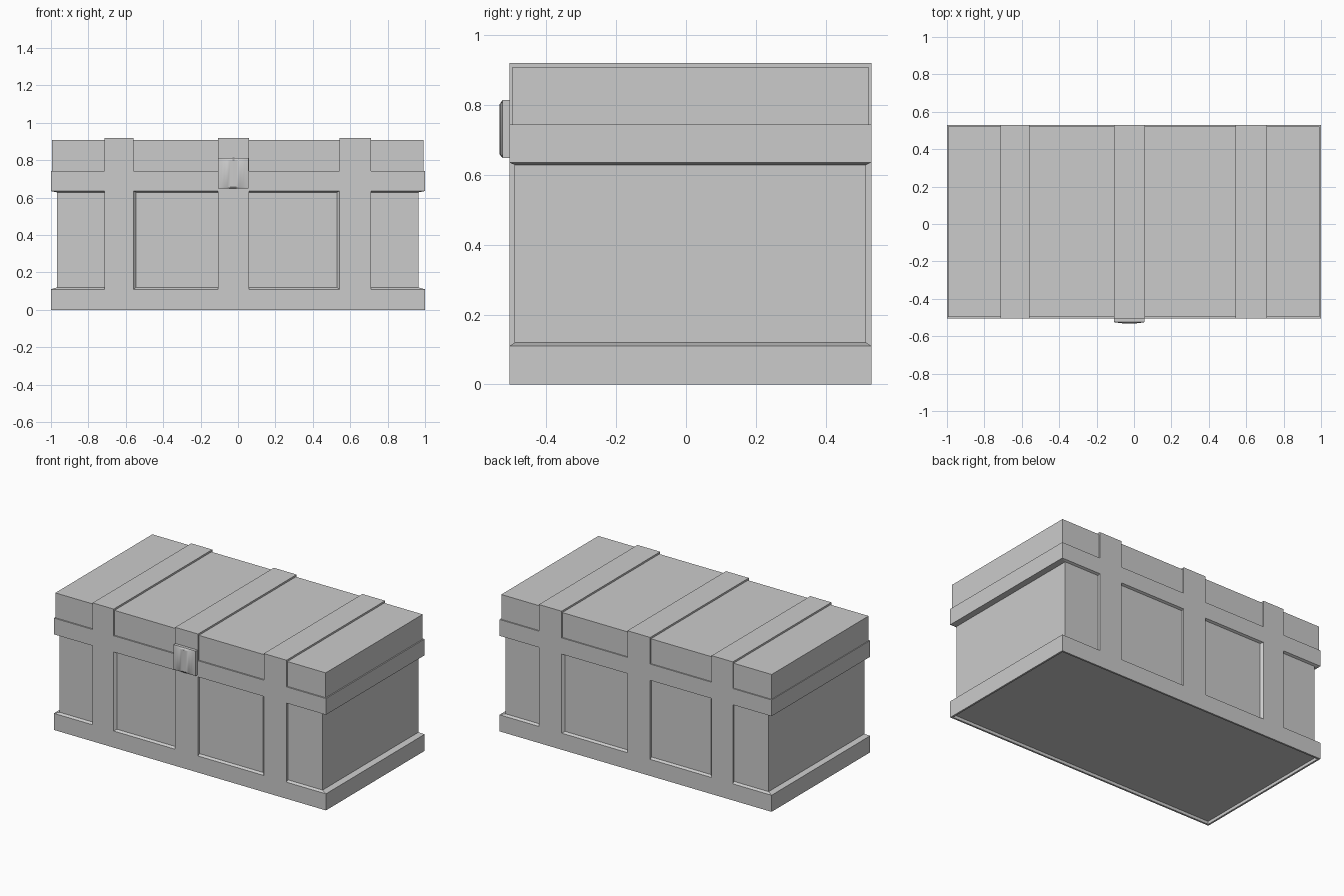
import bpy
import bmesh
import math

default = bpy.data.objects.get("Cube")
if default:
    bpy.data.objects.remove(default, do_unlink=True)

# One plain grey for the whole chest
GREY = (0.6, 0.6, 0.6, 1.0)
grey = bpy.data.materials.new("plain grey")
grey.diffuse_color = GREY
grey.use_nodes = True
grey.node_tree.nodes["Principled BSDF"].inputs["Base Color"].default_value = GREY


def loft(name, rings):
    """Skin a stack of equal-length point rings and cap both ends."""
    bm = bmesh.new()
    loops = [[bm.verts.new(p) for p in ring] for ring in rings]
    count = len(loops[0])
    for low, high in zip(loops, loops[1:]):
        for i in range(count):
            j = (i + 1) % count
            bm.faces.new((low[i], low[j], high[j], high[i]))
    bm.faces.new(loops[0][::-1])
    bm.faces.new(loops[-1])
    bmesh.ops.recalc_face_normals(bm, faces=bm.faces)
    mesh = bpy.data.meshes.new(name)
    bm.to_mesh(mesh)
    bm.free()
    mesh.materials.append(grey)
    obj = bpy.data.objects.new(name, mesh)
    bpy.context.collection.objects.link(obj)
    return obj


def level(z, rect, inset=0.0):
    """Horizontal rectangle at height z."""
    x0, x1, y0, y1 = rect
    x0, x1, y0, y1 = x0 + inset, x1 - inset, y0 + inset, y1 - inset
    return [(x0, y0, z), (x1, y0, z), (x1, y1, z), (x0, y1, z)]


def upright(y, x0, x1, z0, z1):
    """Vertical rectangle at depth y."""
    return [(x0, y, z0), (x1, y, z0), (x1, y, z1), (x0, y, z1)]


FRONT, BACK = -0.505, 0.53
OUTER = (-1.0, 1.0, FRONT, BACK)
BODY = (-0.968, 0.965, -0.49, 0.515)
LID = (-0.995, 0.992, -0.496, 0.522)
BASE_TOP, RIM_LOW, RIM_TOP, LID_TOP, STRAP_TOP = 0.11, 0.635, 0.743, 0.908, 0.92

# Base plinth with a shallow recess underneath and a sloped ledge on top
loft("base_plinth", [level(0.02, OUTER, 0.012), level(0, OUTER, 0.012), level(0, OUTER),
                     level(BASE_TOP, OUTER), level(BASE_TOP + 0.01, BODY)])

# Recessed body panels, rim band and lid
loft("body", [level(BASE_TOP, BODY), level(RIM_LOW, BODY)])
loft("rim_band", [level(RIM_LOW - 0.007, BODY), level(RIM_LOW, OUTER), level(RIM_TOP, OUTER)])
loft("lid", [level(RIM_TOP - 0.01, LID), level(LID_TOP, LID)])

# Straps: one over the lid, one bar on the front and one on the back;
# the bars of the end straps flare toward the body on their inner side
straps = {"right": (-0.715, -0.56, 0.0, 0.015),
          "middle": (-0.108, 0.06, 0.0, 0.0),
          "left": (0.543, 0.71, 0.015, 0.0)}
for side, (x0, x1, flare0, flare1) in straps.items():
    loft(side + "_lid_strap", [level(RIM_TOP, (x0, x1, FRONT, BACK)),
                               level(STRAP_TOP, (x0, x1, FRONT, BACK))])
    for place, outside, inside in (("front", FRONT, BODY[2]), ("back", BACK, BODY[3])):
        loft(f"{side}_{place}_bar",
             [upright(outside, x0, x1, BASE_TOP, RIM_LOW),
              upright(inside, x0 - flare0, x1 + flare1, BASE_TOP, RIM_LOW)])


# Latch plate with a gently bowed face
def latch_ring(z, bow, x0=-0.106, x1=0.056, steps=10):
    face = [(x0 + (x1 - x0) * i / steps, -0.525 - bow * math.sin(math.pi * i / steps), z)
            for i in range(steps + 1)]
    return face + [(x1, FRONT, z), (x0, FRONT, z)]


latch = loft("latch", [latch_ring(0.648, 0), latch_ring(0.658, 0.008),
                       latch_ring(0.802, 0.008), latch_ring(0.813, 0)])
bpy.ops.object.select_all(action="DESELECT")
latch.select_set(True)
bpy.context.view_layer.objects.active = latch
bpy.ops.object.shade_smooth_by_angle(angle=math.radians(30))
